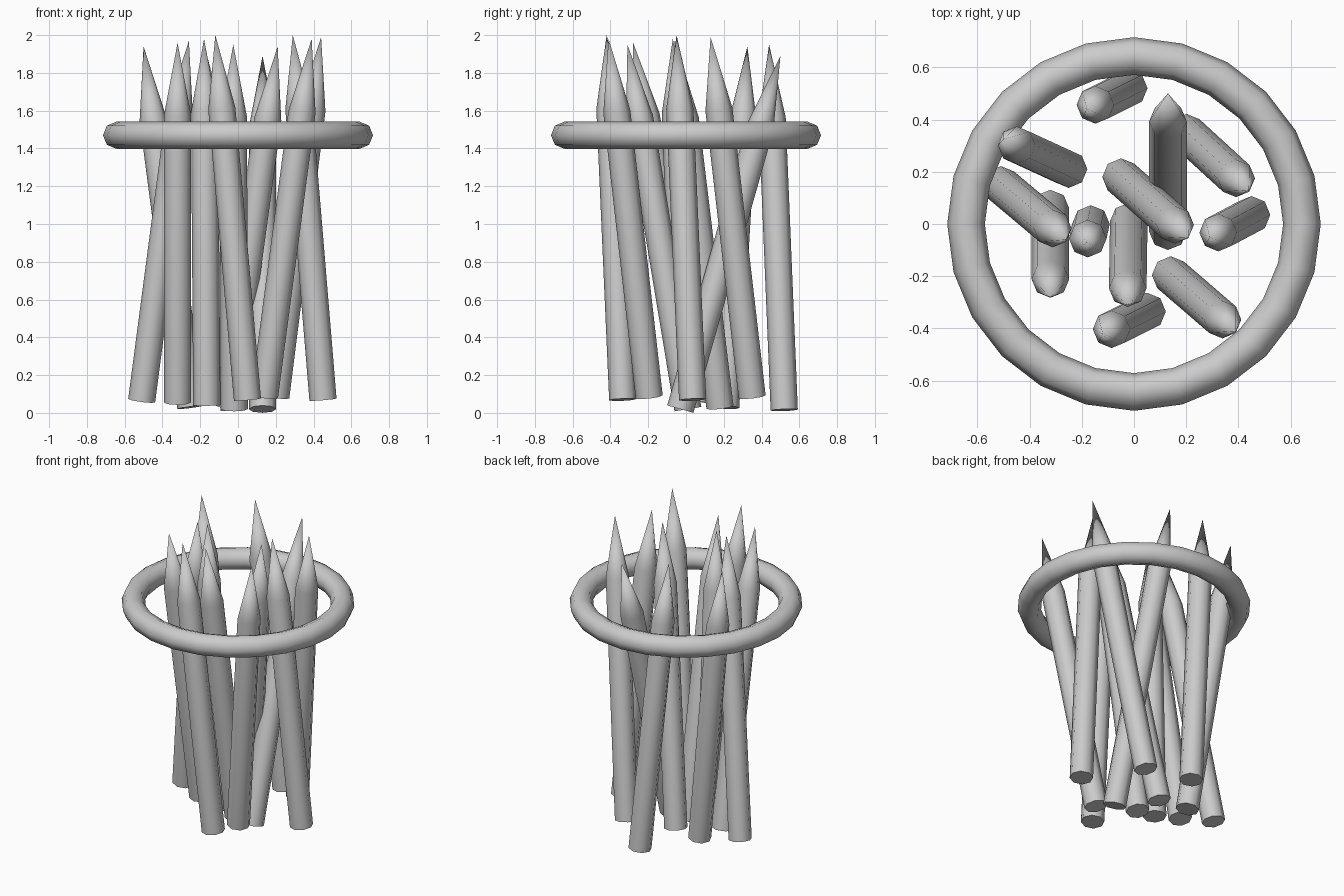
import bpy
from math import radians
from mathutils import Vector

if "Cube" in bpy.data.objects:
    bpy.data.objects.remove(bpy.data.objects["Cube"])

RADIUS = 0.072      # stake thickness
POINT = 0.39        # length of the sharpened end


def smooth(obj):
    bpy.ops.object.select_all(action='DESELECT')
    obj.select_set(True)
    bpy.context.view_layer.objects.active = obj
    bpy.ops.object.shade_smooth_by_angle(angle=radians(50))


def stake(name, base, tip):
    """Eight-sided stake with a sharpened tip, leaning from base to tip."""
    base, tip = Vector(base), Vector(tip)
    axis = tip - base
    length = axis.length
    # lathe-like build: shaft cylinder, then extrude the top ring to a point
    rot = Vector((0, 0, 1)).rotation_difference(axis)
    ring = [Vector((RADIUS, 0, 0)) for _ in range(8)]
    from mathutils import Matrix
    ring = [Matrix.Rotation(radians(45 * i), 3, 'Z') @ v for i, v in enumerate(ring)]
    up = Vector((0, 0, length - POINT))
    verts = ring + [v + up for v in ring] + [Vector((0, 0, length))]
    faces = [tuple(reversed(range(8)))]
    for i in range(8):
        j = (i + 1) % 8
        faces.append((i, j, j + 8, i + 8))
        faces.append((i + 8, j + 8, 16))
    mesh = bpy.data.meshes.new(name)
    mesh.from_pydata(verts, [], faces)
    obj = bpy.data.objects.new(name, mesh)
    bpy.context.collection.objects.link(obj)
    obj.location = base
    obj.rotation_mode = 'QUATERNION'
    obj.rotation_quaternion = rot
    smooth(obj)


# Loose bundle of stakes: (base centre, tip)
STAKES = [
    ((-0.02, 0.52, 0.015), (-0.18, 0.44, 1.95)),
    ((-0.25, 0.21, 0.03), (-0.50, 0.325, 1.94)),
    ((-0.51, 0.15, 0.065), (-0.26, -0.06, 1.97)),
    ((-0.32, 0.06, 0.055), (-0.32, -0.28, 1.96)),
    ((-0.165, 0.0, 0.04), (-0.18, -0.07, 1.98)),
    ((-0.02, 0.01, 0.02), (-0.025, -0.31, 1.95)),
    ((-0.05, 0.18, 0.03), (0.21, -0.05, 1.94)),
    ((0.13, -0.03, 0.02), (0.13, 0.50, 1.89)),
    ((0.20, 0.35, 0.085), (0.44, 0.13, 1.99)),
    ((0.45, 0.035, 0.07), (0.29, -0.05, 2.0)),
    ((0.14, -0.195, 0.085), (0.39, -0.41, 1.98)),
    ((0.05, -0.335, 0.07), (-0.12, -0.42, 2.0)),
]
for n, (b, t) in enumerate(STAKES, 1):
    stake(f"stake_{n}", b, t)

# Binding hoop around the upper part
bpy.ops.mesh.primitive_torus_add(location=(0, 0, 1.47), major_segments=24, minor_segments=8,
                                 major_radius=0.643, minor_radius=0.072)
hoop = bpy.context.object
hoop.name = "hoop"
smooth(hoop)
